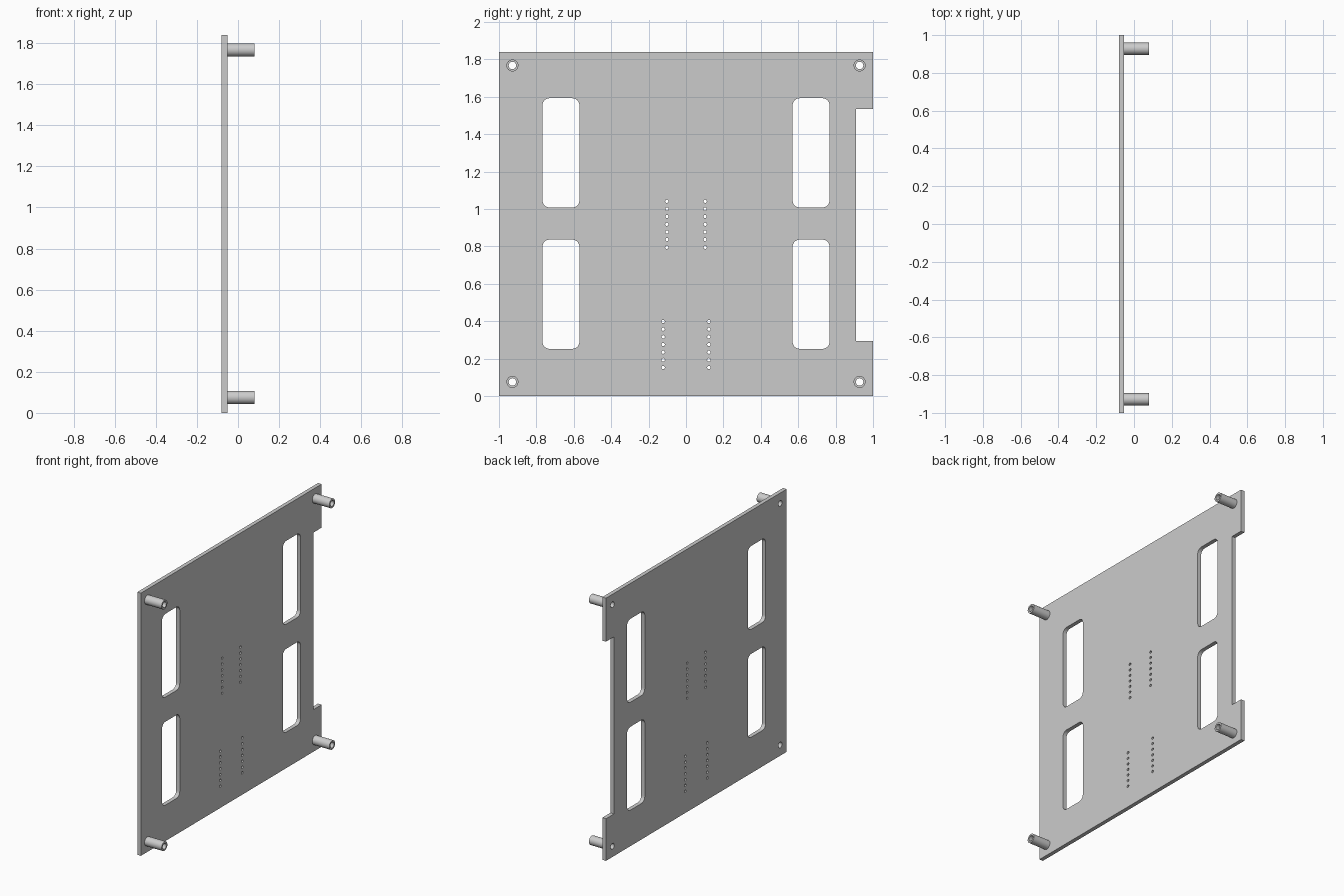
import bpy, bmesh
from math import pi, cos, sin

cube = bpy.data.objects.get("Cube")
if cube:
    bpy.data.objects.remove(cube, do_unlink=True)

grey = bpy.data.materials.new("light grey")
grey.use_nodes = True
colour = (0.6, 0.6, 0.6, 1)
grey.diffuse_color = colour
grey.node_tree.nodes["Principled BSDF"].inputs["Base Color"].default_value = colour


def arc(y, z, r, start, end, steps):
    return [(y + r * cos(start + (end - start) * i / steps),
             z + r * sin(start + (end - start) * i / steps)) for i in range(steps + 1)]


def circle(y, z, r, sides):
    return arc(y, z, r, 0, 2 * pi, sides)[:-1]


def rounded_slot(y0, y1, z0, z1, r):
    corners = [(y1 - r, z1 - r), (y0 + r, z1 - r), (y0 + r, z0 + r), (y1 - r, z0 + r)]
    return [p for i, (y, z) in enumerate(corners)
            for p in arc(y, z, r, i * pi / 2, (i + 1) * pi / 2, 6)]


def extrude_profile(name, loops, x0, x1):
    """Fill nested outlines in the y-z plane and extrude them from x0 to x1."""
    curve = bpy.data.curves.new(name + " profile", 'CURVE')
    curve.dimensions = '2D'
    curve.fill_mode = 'BOTH'
    curve.extrude = (x1 - x0) / 2
    for loop in loops:
        spline = curve.splines.new('POLY')
        spline.points.add(len(loop) - 1)
        for point, (y, z) in zip(spline.points, loop):
            point.co = (y, z, 0, 1)
        spline.use_cyclic_u = True
    helper = bpy.data.objects.new(name + " helper", curve)
    bpy.context.collection.objects.link(helper)
    deps = bpy.context.evaluated_depsgraph_get()
    mesh = bpy.data.meshes.new_from_object(helper.evaluated_get(deps))
    bpy.data.objects.remove(helper, do_unlink=True)

    # Stand the flat profile up, facing +x, and weld caps to walls
    bm = bmesh.new()
    bm.from_mesh(mesh)
    for v in bm.verts:
        v.co = (v.co.z + (x0 + x1) / 2, v.co.x, v.co.y)
    bmesh.ops.remove_doubles(bm, verts=bm.verts, dist=0.00002)
    bmesh.ops.recalc_face_normals(bm, faces=bm.faces)
    bm.to_mesh(mesh)
    bm.free()
    mesh.materials.clear()
    mesh.materials.append(grey)
    obj = bpy.data.objects.new(name, mesh)
    bpy.context.collection.objects.link(obj)
    bpy.ops.object.select_all(action='DESELECT')
    obj.select_set(True)
    bpy.context.view_layer.objects.active = obj
    bpy.ops.object.shade_smooth_by_angle(angle=pi / 6)
    return obj


HEIGHT, BACK, FACE, TIP = 1.84, -0.08, -0.052, 0.08
BORE = 0.02
mounts = [(y, z) for y in (-0.928, 0.928) for z in (0.075, HEIGHT - 0.073)]

# Plate outline with the edge notch
notch_y, notch_z0, notch_z1 = 0.91, 0.295, 1.535
loops = [[(-1, 0), (1, 0), (1, notch_z0), (notch_y, notch_z0),
          (notch_y, notch_z1), (1, notch_z1), (1, HEIGHT), (-1, HEIGHT)]]

# Four rounded windows
for y0, y1 in ((-0.767, -0.57), (0.57, 0.767)):
    for z0, z1 in ((0.252, 0.836), (1.008, 1.592)):
        loops.append(rounded_slot(y0, y1, z0, z1, 0.037))

# Two pairs of pin hole rows
for half_gap, bottom in ((0.102, 0.795), (0.122, 0.152)):
    for side in (-1, 1):
        for i in range(7):
            loops.append(circle(side * half_gap, bottom + i * 0.041, 0.009, 12))

# Mounting holes
for y, z in mounts:
    loops.append(circle(y, z, BORE, 24))
extrude_profile("plate", loops, BACK, FACE)

# Hollow standoffs at the corners
for y, z in mounts:
    label = ("lower" if z < 1 else "upper") + ("_front" if y < 0 else "_back")
    extrude_profile(label + "_standoff",
                    [circle(y, z, 0.032, 24), circle(y, z, BORE, 24)], FACE, TIP)
